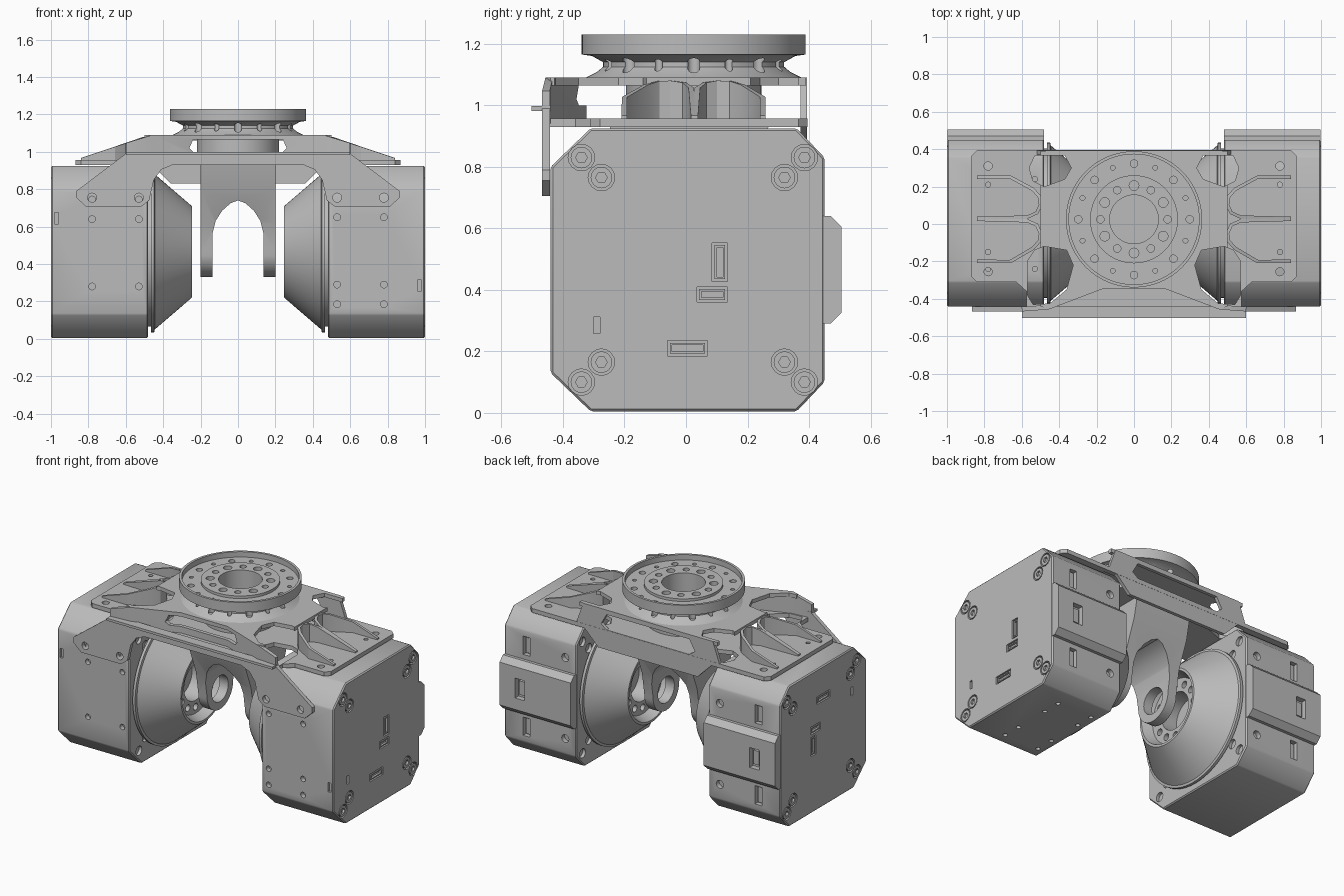
import bpy, bmesh
from math import sin, cos, pi, hypot
from mathutils import Matrix, Vector

if "Cube" in bpy.data.objects:
    bpy.data.objects.remove(bpy.data.objects["Cube"])

grey = bpy.data.materials.new("machined_grey")
grey.use_nodes = True
TONE = (0.5, 0.5, 0.5, 1)
grey.diffuse_color = TONE
grey.node_tree.nodes["Principled BSDF"].inputs["Base Color"].default_value = TONE
CZ = 0.465   # height of the joint axis
DY = 0.025   # depth of the turntable axis


def finish(name, bm, bevel=0):
    bmesh.ops.recalc_face_normals(bm, faces=bm.faces)
    if bevel:
        bmesh.ops.bevel(bm, geom=bm.edges[:], offset=bevel, segments=1, affect='EDGES')
    me = bpy.data.meshes.new(name)
    bm.to_mesh(me)
    bm.free()
    me.materials.append(grey)
    ob = bpy.data.objects.new(name, me)
    bpy.context.collection.objects.link(ob)
    return ob


def prism(name, pts, axis, a, b, bevel=0):
    """Extrude a flat outline along an axis from a to b."""
    bm = bmesh.new()
    place = {'x': lambda u, v, w: (w, u, v), 'y': lambda u, v, w: (u, w, v),
             'z': lambda u, v, w: (u, v, w)}[axis]
    lo, hi = [[bm.verts.new(place(u, v, w)) for u, v in pts] for w in (a, b)]
    bm.faces.new(lo)
    bm.faces.new(hi)
    for i in range(len(pts)):
        j = (i + 1) % len(pts)
        bm.faces.new((lo[i], lo[j], hi[j], hi[i]))
    return finish(name, bm, bevel)


def rod(u, v, r, axis, a, b, n=16, name="rod"):
    ring = [(u + r * cos(2 * pi * i / n), v + r * sin(2 * pi * i / n)) for i in range(n)]
    return prism(name, ring, axis, a, b)


def rect(u, v, w, h):
    return [(u - w / 2, v - h / 2), (u + w / 2, v - h / 2),
            (u + w / 2, v + h / 2), (u - w / 2, v + h / 2)]


def sym(pts):
    """Complete a half outline by mirroring it across x = 0."""
    return pts + [(-x, v) for x, v in reversed(pts) if x > 0]


def lathe(name, profile, matrix, n=64):
    bm = bmesh.new()
    vs = [bm.verts.new((r, 0, h)) for r, h in profile]
    es = [bm.edges.new(p) for p in zip(vs, vs[1:])]
    bmesh.ops.spin(bm, geom=vs + es, cent=(0, 0, 0), axis=(0, 0, 1),
                   angle=2 * pi, steps=n, use_duplicate=False)
    bmesh.ops.remove_doubles(bm, verts=bm.verts, dist=1e-5)
    bm.transform(matrix)
    return finish(name, bm)


def join(name, obs):
    bm = bmesh.new()
    for o in obs:
        bm.from_mesh(o.data)
        bpy.data.objects.remove(o)
    return finish(name, bm)


def cut(ob, cutters):
    tool = join("cutter", cutters)
    m = ob.modifiers.new("cut", 'BOOLEAN')
    m.operation, m.solver, m.object, m.use_self = 'DIFFERENCE', 'EXACT', tool, True
    dg = bpy.context.evaluated_depsgraph_get()
    dg.update()
    ob.data = bpy.data.meshes.new_from_object(ob.evaluated_get(dg))
    ob.modifiers.clear()
    bpy.data.objects.remove(tool)
    return ob


def slope(x):
    return 1.09 - max(0, abs(x) - 0.47) / 3


def wall(name, path, t, base):
    """Thin upright wall along a path whose top follows the slope."""
    bm = bmesh.new()
    rows = []
    for i, (x, y) in enumerate(path):
        p, q = path[max(i - 1, 0)], path[min(i + 1, len(path) - 1)]
        d = hypot(q[0] - p[0], q[1] - p[1])
        nx, ny = -(q[1] - p[1]) / d * t / 2, (q[0] - p[0]) / d * t / 2
        rows.append([bm.verts.new(c) for c in (
            (x + nx, y + ny, base), (x - nx, y - ny, base),
            (x - nx, y - ny, slope(x)), (x + nx, y + ny, slope(x)))])
    for r, s in zip(rows, rows[1:]):
        for k in range(4):
            bm.faces.new((r[k], r[(k + 1) % 4], s[(k + 1) % 4], s[k]))
    bm.faces.new(rows[0])
    bm.faces.new(rows[-1])
    return finish(name, bm)


# Drive units: one is the other turned half a turn about the depth axis
def drive(side):
    outline = [(-.44, .13), (-.31, .005), (.36, .005), (.45, .1), (.45, .83),
               (.36, .925), (-.31, .925), (-.44, .8)]
    body = prism("housing", outline, 'x', .48, 1, .007)
    bump = prism("rear_cover", [(.44, .29), (.47, .29), (.505, .325), (.505, .605),
                                (.47, .64), (.44, .64)], 'x', .482, .998)
    screws = [(y, z) for y, z in ((-.34, .83), (.385, .83), (-.275, .765), (.32, .765))]
    screws += [(y, .93 - z) for y, z in screws]
    ports = [(.11, .49, .05, .125), (.085, .385, .1, .05), (.005, .21, .13, .05), (-.29, .285, .02, .055)]
    holes, heads, keys, plugs = [], [], [], []
    for y, z in screws:
        holes += [rod(y, z, .043, 'x', .98, 1.1), rod(y, z, .03, 'x', .4, .5)]
        heads.append(rod(y, z, .035, 'x', .97, .999))
        keys.append(rod(y, z, .019, 'x', .985, 1.1, 6))
    for y, z, w, h in ports:
        holes.append(prism("slot", rect(y, z, w, h), 'x', .975, 1.1))
        if w > .03:
            plugs.append(prism("plug", rect(y, z, w - .015, h - .015), 'x', .97, .998))
            keys.append(prism("gap", rect(y, z, w - .03, h - .03), 'x', .985, 1.1))
    for x in (.53, .78):
        for z in (.65, .29, .185):
            holes.append(rod(x, z, .018, 'y', -.5, -.41))
        for y in (-.24, -.12, .12, .24):
            holes.append(rod(x, y, .014, 'z', -.1, .03))
    for z in (.2, .73):
        holes += [prism("slot", rect(.84, z, .05, .12), 'y', .42, .6),
                  rod(.56, z, .026, 'y', .42, .6)]
        plugs.append(prism("plug", rect(.84, z, .03, .1), 'y', .4, .435))
    holes.append(prism("slot", rect(.97, .285, .022, .06), 'y', -.5, -.425))
    cut(body, holes)
    cut(bump, [prism("slot", rect(.85, CZ, .07, .13), 'y', .47, .6)])
    plugs.append(prism("plug", rect(.85, CZ, .04, .09), 'y', .46, .485))
    fittings = cut(join("screws_and_sockets", heads + plugs), keys)
    # Hollow conical output stage with a bolt circle
    turn = Matrix.Translation((0, .005, CZ)) @ Matrix.Rotation(pi / 2, 4, 'Y')
    cone = lathe("output_cone", [(0, .42), (.12, .42), (.12, .31), (.205, .31), (.23, .247),
                                 (.245, .247), (.415, .445), (.43, .448), (.43, .466),
                                 (.4, .466), (.4, .485), (0, .485)], turn)
    cut(cone, [rod(.005 + .163 * cos(k * pi / 6), CZ + .163 * sin(k * pi / 6), .022, 'x', .2, .36)
               for k in range(12)])
    if side < 0:
        flip = Matrix.Translation((0, 0, .93)) @ Matrix.Rotation(pi, 4, 'Y')
        for o in (body, bump, fittings, cone):
            o.data.transform(flip)
    for o in (body, bump, fittings, cone):
        o.name = ("left_" if side > 0 else "right_") + o.name.split(".")[0]


drive(1)
drive(-1)

# Corner openings shared by the two bracket plates
front_gap = [(.36, -.35), (.325, -.22), (.36, -.14), (.48, -.12), (.53, -.14), (.57, -.2),
             (.57, -.38), (.54, -.43), (.45, -.425)]
back_gap = [(.37, .365), (.335, .3), (.37, .24), (.48, .2), (.54, .23), (.56, .3), (.53, .365)]


def gaps():
    return [prism("gap", [(s * x, y) for x, y in g], 'z', .8, 1.3)
            for s in (1, -1) for g in (front_gap, back_gap)]


base = prism("lower_plate", sym([(0, .395), (.84, .395), (.87, .365), (.87, -.28), (.84, -.31),
                                 (.63, -.31), (.575, -.36), (.575, -.45), (0, -.45)]), 'z', .93, .957)
bolts = [(.53, .31, .022), (.78, .31, .022), (.78, .21, .014), (.53, -.255, .022),
         (.78, -.255, .022), (.78, -.15, .014)]
cut(base, gaps() + [rod(s * x, y, r, 'z', .9, 1) for s in (1, -1) for x, y, r in bolts])

top = prism("upper_plate", sym([(0, -.34), (.17, -.34), (.46, -.455), (.5, -.44),
                                (.5, .39), (0, .39)]), 'z', 1.065, 1.09)
cut(top, gaps())

# Front flange bolted to the drive units, with a thin ledge
flange = prism("front_flange", sym([(0, .93), (.35, .93), (.41, .905), (.45, .85), (.475, .74),
                                    (.52, .705), (.81, .705), (.865, .755), (.865, .79),
                                    (.6, .99), (0, .99)]), 'y', -.468, -.442)
cut(flange, [rod(s * x, .755, .024, 'y', -.5, -.4) for s in (1, -1) for x in (.53, .78)])
prism("front_ledge", rect(0, .99, 1.2, .016), 'y', -.502, -.44)
front = wall("front_wall", [(-.6, -.455), (-.46, -.445), (-.17, -.335), (.17, -.335),
                            (.46, -.445), (.6, -.455)], .025, .94)
cut(front, [prism("window", sym([(0, 1), (.24, 1), (.26, 1.02), (.24, 1.065), (0, 1.065)]),
                  'y', -.6, -.2)])

# Rear flange with a wide window
rear = prism("rear_flange", sym([(0, .83), (.36, .83), (.46, .93), (.52, .95), (.47, 1.09),
                                 (0, 1.09)]), 'y', .372, .394)
cut(rear, [prism("window", sym([(0, .96), (.3, .96), (.34, .99), (.3, 1.06), (0, 1.06)]),
                 'y', .3, .5)])

# Sloping pocket ribs on both shoulders
u_back = [(.84, .25), (.66, .25), (.54, .185), (.505, .145), (.5, .1), (.52, .06), (.57, .037), (.84, .03)]
u_front = [(.84, .025), (.57, .017), (.52, -.005), (.5, -.05), (.505, -.09), (.54, -.13), (.66, -.2), (.84, -.2)]
for s, label in ((1, "left"), (-1, "right")):
    for path, end in ((u_back, "back"), (u_front, "front")):
        wall(label + "_" + end + "_pocket_rib", [(s * x, y) for x, y in path], .018, .94)

# Turntable with flared neck, recessed face and bolt circles
table = lathe("turntable", [(0, .94), (.22, .94), (.22, 1.08), (.36, 1.085), (.315, 1.108),
                            (.295, 1.125), (.295, 1.14), (.33, 1.16), (.364, 1.165), (.364, 1.23),
                            (.348, 1.23), (.348, 1.195), (.235, 1.195), (.235, 1.212), (.13, 1.212),
                            (.13, 1.0), (0, 1.0)], Matrix.Translation((0, DY, 0)), 96)
drill = [rod(.298 * cos(k * pi / 8), DY + .298 * sin(k * pi / 8), .013 if k % 2 else .02,
             'z', 1.1, 1.3) for k in range(16)]
drill += [rod(.18 * cos(k * pi / 6), DY + .18 * sin(k * pi / 6), .026 if k % 2 else .02,
              'z', 1.05, 1.3) for k in range(12)]
cut(table, drill + [rod(0, .07, .08, 'z', .96, 1.05, 32)])

# Central fork: tapered block ending in two bearing eyes, split by an arch
eye = [(.01 + .135 * cos(a), CZ + .135 * sin(a)) for a in [-pi * k / 20 for k in range(21)]]
fork = prism("centre_fork", eye + [(-.15, .62), (-.22, .8), (-.25, .94), (.27, .94), (.24, .8), (.17, .62)],
             'x', -.2, .2)
arch = sym([(0, .74), (.04, .725), (.085, .685), (.12, .63), (.137, .56), (.137, .2)])
cut(fork, [prism("arch", arch, 'y', -.6, .6), rod(.01, CZ, .085, 'x', -.4, .4, 32)])

# Smooth the round surfaces and keep the edges crisp
bpy.ops.object.select_all(action='DESELECT')
for o in bpy.context.collection.objects:
    if o.type == 'MESH':
        o.select_set(True)
        bpy.context.view_layer.objects.active = o
bpy.ops.object.shade_smooth_by_angle(angle=0.5)
